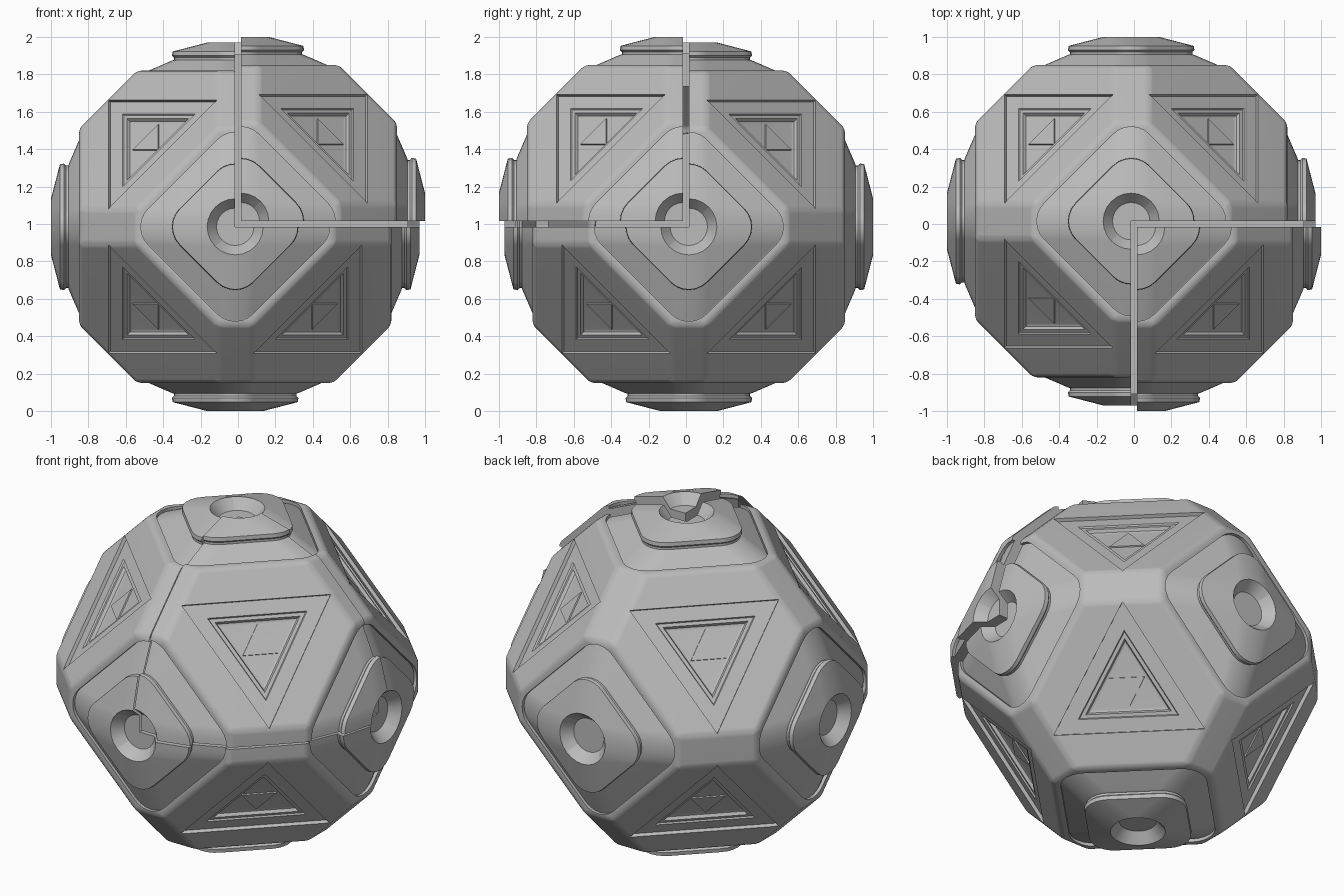
import bpy, bmesh
from math import cos, sin, pi, radians
from itertools import permutations, product
from mathutils import Vector, Matrix

cube = bpy.data.objects.get("Cube")
if cube:
    bpy.data.objects.remove(cube, do_unlink=True)

grey = bpy.data.materials.new("stone grey")
grey.use_nodes = True
grey.diffuse_color = (0.5, 0.5, 0.5, 1)
grey.node_tree.nodes["Principled BSDF"].inputs["Base Color"].default_value = (0.5, 0.5, 0.5, 1)

SHIFT = Vector((0.03, -0.03, 0.03))       # offset of the loose octant
CENTRE = Vector((-0.015, 0.015, 0.985))   # centre of the main body


def make(name, bm, helper=False):
    bmesh.ops.recalc_face_normals(bm, faces=bm.faces)
    mesh = bpy.data.meshes.new(name)
    bm.to_mesh(mesh)
    bm.free()
    mesh.materials.append(grey)
    ob = bpy.data.objects.new(name, mesh)
    bpy.context.scene.collection.objects.link(ob)
    if helper:
        ob.hide_render = True
    return ob


def loft(bm, rings):
    """Closed solid through matching rings of points."""
    loops = [[bm.verts.new(p) for p in ring] for ring in rings]
    n = len(loops[0])
    for a, b in zip(loops, loops[1:]):
        for i in range(n):
            j = (i + 1) % n
            bm.faces.new((a[i], a[j], b[j], b[i]))
    bm.faces.new(loops[0])
    bm.faces.new(loops[-1])


def diamond(reach, radius, height, axis):
    """Diamond with rounded corners, lying across an axis."""
    turn = axis.to_track_quat('Z', 'Y')
    ring = []
    for q in range(4):
        mid = q * pi / 2
        for k in range(7):
            a = mid + (k - 3) * pi / 12.01
            ring.append(turn @ Vector((reach * cos(mid) + radius * cos(a),
                                       reach * sin(mid) + radius * sin(a), height)))
    return ring


def triangle(size, depth, signs):
    """Triangle on an octant face, scaled about its middle."""
    c = Vector(signs) * 0.477
    ring = []
    for k in range(3):
        v = Vector([s * (0.09 if i == k else 0.67) for i, s in enumerate(signs)])
        ring.append(c * depth + (v - c) * size)
    return ring


def boolean(ob, cutter, operation):
    mod = ob.modifiers.new(operation, 'BOOLEAN')
    mod.operation, mod.solver, mod.object = operation, 'EXACT', cutter
    deps = bpy.context.evaluated_depsgraph_get()
    mesh = bpy.data.meshes.new_from_object(ob.evaluated_get(deps))
    ob.modifiers.clear()
    ob.data = mesh


octants = list(product((1, -1), repeat=3))
axes = [Vector([s if i == k else 0 for i in range(3)]) for k in range(3) for s in (1, -1)]
loose = (1, -1, 1)

# Core: faceted ball with softened edges
bm = bmesh.new()
for p in permutations((0.835, 0.525, 0.095)):
    for s in octants:
        bm.verts.new([a * b for a, b in zip(p, s)])
bmesh.ops.convex_hull(bm, input=bm.verts)
bmesh.ops.dissolve_limit(bm, angle_limit=radians(2), verts=bm.verts, edges=bm.edges)
bmesh.ops.bevel(bm, geom=list(bm.edges), offset=0.025, segments=3, profile=0.5,
                affect='EDGES', clamp_overlap=True)
core = make("core_body", bm)

# Recesses: stepped triangles on the octants, diamonds at the poles
bm = bmesh.new()
steps = [(1, 1.08), (1, 0.993), (0.67, 0.993), (0.65, 0.982),
         (0.57, 0.982), (0.54, 0.96), (0.48, 0.952)]
for s in octants:
    loft(bm, [triangle(size, depth, s) for size, depth in steps])
for axis in axes:
    loft(bm, [diamond(0.37, 0.135, h, axis) for h in (0.815, 0.95)])
recesses = make("recess_cutter", bm, True)
boolean(core, recesses, 'DIFFERENCE')

# Pole pads: sloping skirt, stepped cap and round socket
pad_profile = [(0.37, 0.13, 0.75), (0.37, 0.134, 0.817), (0.2, 0.14, 0.888),
               (0.2, 0.128, 0.892), (0.2, 0.128, 0.905), (0.2, 0.138, 0.915),
               (0.2, 0.135, 0.937), (0, 0.15, 0.985), (0, 0.1, 0.925)]
pads = []
for axis, label in zip(axes, ("left", "right", "back", "front", "top", "bottom")):
    bm = bmesh.new()
    loft(bm, [diamond(e, r, h, axis) for e, r, h in pad_profile])
    pads.append(make(label + "_pad", bm))

# Split off the loose octant
bm = bmesh.new()
bmesh.ops.create_cube(bm, size=2, matrix=Matrix.Translation(loose))
octant_box = make("octant_cutter", bm, True)
bpy.context.view_layer.update()
parts = []
for ob in [core] + pads:
    parts.append(ob)
    if ob is core or ob.name in ("left_pad", "front_pad", "top_pad"):
        piece = ob.copy()
        piece.data = ob.data.copy()
        piece.name = "loose_" + ob.name
        bpy.context.scene.collection.objects.link(piece)
        boolean(piece, octant_box, 'INTERSECT')
        boolean(ob, octant_box, 'DIFFERENCE')
        piece.location = SHIFT
        parts.append(piece)

# Inverted triangle plates in the middle of each recess
for i, s in enumerate(octants):
    bm = bmesh.new()
    loft(bm, [triangle(-0.24, 0.945, s), triangle(-0.235, 0.96, s)])
    plate = make("triangle_plate_%d" % (i + 1), bm)
    if s == loose:
        plate.location = SHIFT
    parts.append(plate)

# Place, and smooth the soft edges
for helper in (recesses, octant_box):
    bpy.data.objects.remove(helper, do_unlink=True)
bpy.ops.object.select_all(action='DESELECT')
for ob in parts:
    ob.location += CENTRE
    ob.select_set(True)
bpy.context.view_layer.objects.active = core
bpy.ops.object.shade_smooth_by_angle(angle=radians(28))
for ob in parts:
    mod = ob.modifiers.new("even_shading", 'WEIGHTED_NORMAL')
    mod.keep_sharp = True
